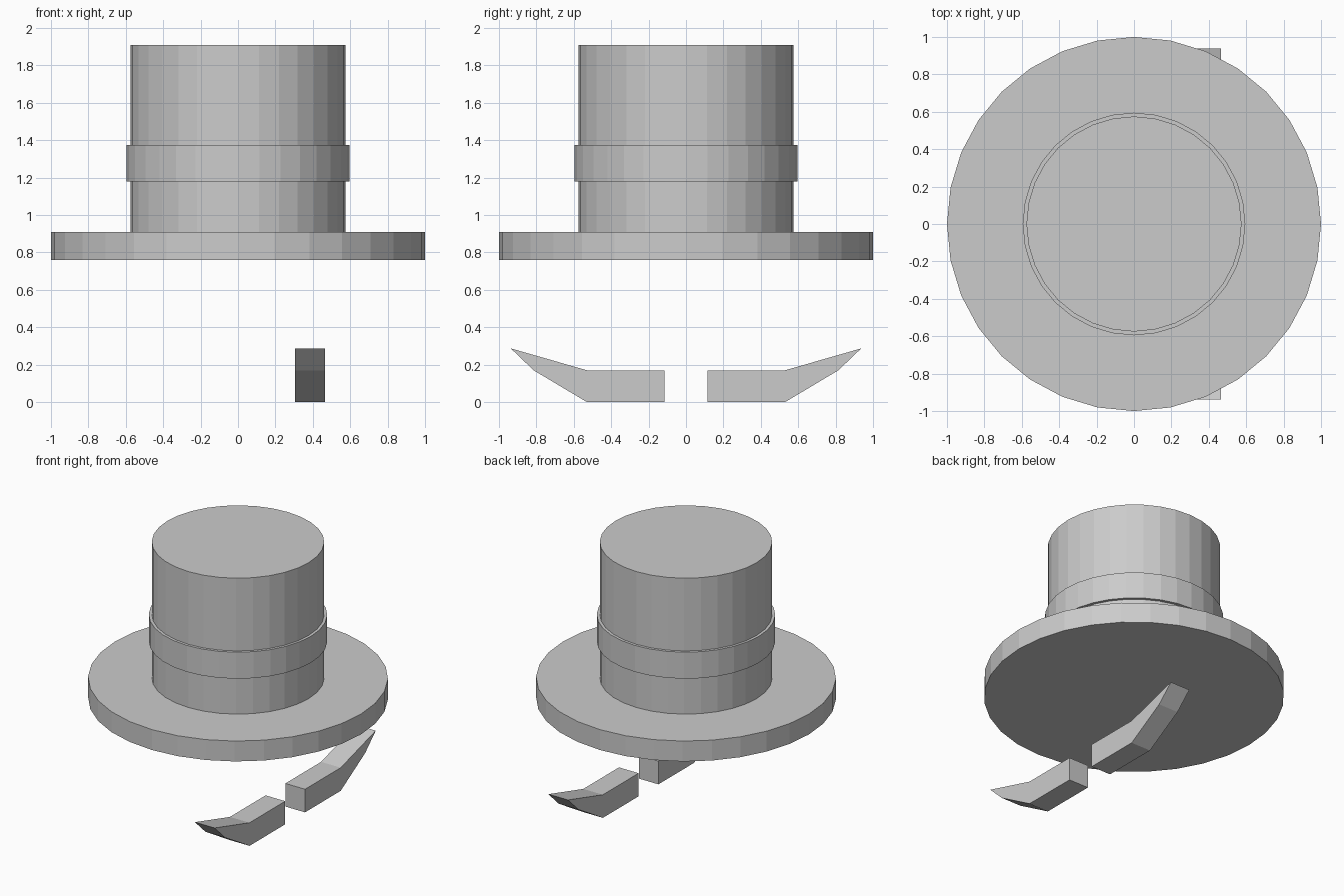
import bpy, bmesh
from mathutils import Matrix

if "Cube" in bpy.data.objects:
    bpy.data.objects.remove(bpy.data.objects["Cube"])


def make_object(name, bm):
    bmesh.ops.recalc_face_normals(bm, faces=bm.faces)
    mesh = bpy.data.meshes.new(name)
    bm.to_mesh(mesh)
    bm.free()
    obj = bpy.data.objects.new(name, mesh)
    bpy.context.collection.objects.link(obj)
    return obj


def disc(name, radius, z0, z1):
    bm = bmesh.new()
    bmesh.ops.create_cone(bm, cap_ends=True, segments=32, radius1=radius, radius2=radius,
                          depth=z1 - z0, matrix=Matrix.Translation((0, 0, (z0 + z1) / 2)))
    return make_object(name, bm)


# Hat: brim, crown and the band around it
disc("hat_brim", 1.0, 0.76, 0.91)
disc("hat_crown", 0.575, 0.91, 1.91)
disc("hat_band", 0.595, 1.18, 1.375)

# Moustache: side profile (y, z) extruded along x, mirrored across y = 0
profile = [(0.115, 0), (0.53, 0), (0.815, 0.17), (0.937, 0.287), (0.53, 0.17), (0.115, 0.17)]
bm = bmesh.new()
face = bm.faces.new([bm.verts.new((0.305, y, z)) for y, z in profile])
ext = bmesh.ops.extrude_face_region(bm, geom=[face], use_keep_orig=True)
bmesh.ops.translate(bm, vec=(0.16, 0, 0),
                    verts=[g for g in ext["geom"] if isinstance(g, bmesh.types.BMVert)])
moustache = make_object("moustache", bm)
mirror = moustache.modifiers.new("mirror", 'MIRROR')
mirror.use_axis = (False, True, False)
mirror.use_mirror_merge = False
